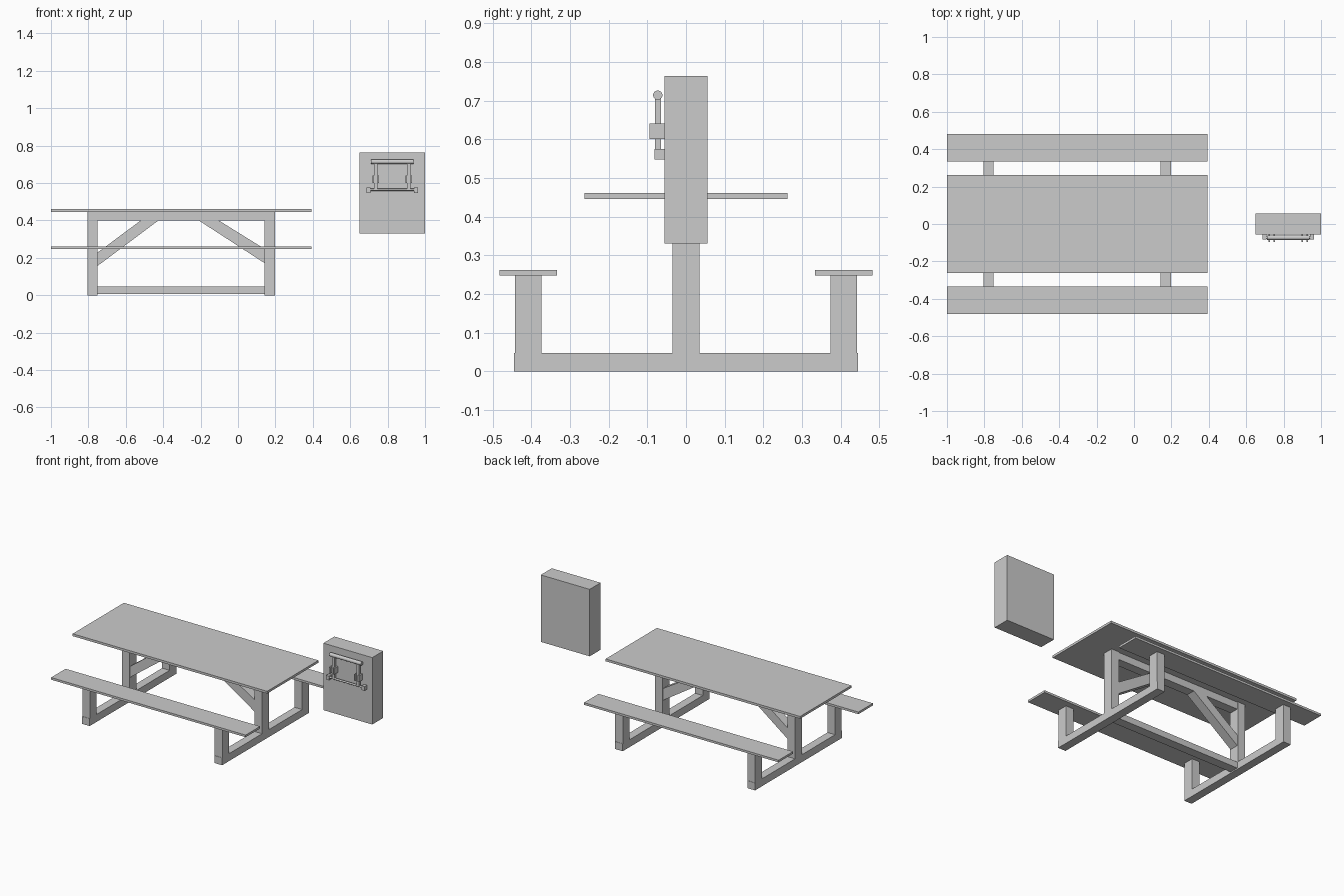
import bpy, bmesh, math
from mathutils import Matrix

if "Cube" in bpy.data.objects:
    bpy.data.objects.remove(bpy.data.objects["Cube"])


def finish(name, bm):
    bmesh.ops.recalc_face_normals(bm, faces=bm.faces)
    me = bpy.data.meshes.new(name)
    bm.to_mesh(me)
    bm.free()
    ob = bpy.data.objects.new(name, me)
    bpy.context.collection.objects.link(ob)
    return ob


def box(name, x, y, z):
    bm = bmesh.new()
    size = [b - a for a, b in (x, y, z)]
    mid = [(a + b) / 2 for a, b in (x, y, z)]
    bmesh.ops.create_cube(bm, size=1, matrix=Matrix.Translation(mid) @ Matrix.Diagonal((*size, 1)))
    return finish(name, bm)


def rod(name, x, y, z, r, sides=24):
    bm = bmesh.new()
    m = Matrix.Translation(((x[0] + x[1]) / 2, y, z)) @ Matrix.Rotation(math.pi / 2, 4, 'Y')
    bmesh.ops.create_cone(bm, cap_ends=True, segments=sides, radius1=r, radius2=r,
                          depth=x[1] - x[0], matrix=m)
    for f in bm.faces:
        f.smooth = len(f.verts) == 4
    for e in bm.edges:
        e.smooth = all(f.smooth for f in e.link_faces)
    return finish(name, bm)


def prism(name, xz, y):
    bm = bmesh.new()
    face = bm.faces.new([bm.verts.new((px, y[0], pz)) for px, pz in xz])
    ext = bmesh.ops.extrude_face_region(bm, geom=[face])
    verts = [v for v in ext['geom'] if isinstance(v, bmesh.types.BMVert)]
    bmesh.ops.translate(bm, verts=verts, vec=(0, y[1] - y[0], 0))
    return finish(name, bm)


# Table top and benches
box("table_top", (-1, 0.392), (-0.262, 0.262), (0.446, 0.461))
for side, s in (("front", -1), ("back", 1)):
    box(side + "_bench_seat", (-1, 0.392), sorted((s * 0.334, s * 0.482)), (0.248, 0.262))

# Two end frames: foot beam, table post, bench posts
for end, x in (("left", (-0.805, -0.751)), ("right", (0.142, 0.197))):
    box(end + "_foot_beam", x, (-0.444, 0.444), (0, 0.048))
    box(end + "_table_post", x, (-0.035, 0.035), (0.048, 0.446))
    for side, s in (("front", -1), ("back", 1)):
        box(f"{end}_{side}_bench_post", x, sorted((s * 0.374, s * 0.442)), (0.048, 0.248))

# Rails and diagonal braces
box("bottom_rail", (-0.751, 0.142), (-0.03, 0.03), (0.008, 0.048))
box("top_rail", (-0.751, 0.142), (-0.03, 0.03), (0.40, 0.446))
prism("left_brace", [(-0.751, 0.157), (-0.751, 0.228), (-0.52, 0.40), (-0.425, 0.40)], (-0.03, 0.03))
prism("right_brace", [(0.142, 0.172), (0.142, 0.248), (-0.103, 0.40), (-0.21, 0.40)], (-0.03, 0.03))

# Separate cabinet with its front handle
box("cabinet", (0.65, 1.0), (-0.056, 0.056), (0.33, 0.763))
rod("handle_grip", (0.711, 0.938), -0.073, 0.714, 0.012)
rod("pivot_bar", (0.70, 0.95), -0.073, 0.564, 0.006, 16)
for side, s in (("left", -1), ("right", 1)):
    c = 0.825 + s * 0.0885
    box(side + "_handle_arm", (c - 0.009, c + 0.009), (-0.080, -0.065), (0.564, 0.714))
    for part, o in (("inner", -0.0135), ("outer", 0.0135)):
        box(f"{side}_{part}_latch", (c + o - 0.0045, c + o + 0.0045), (-0.095, -0.056), (0.601, 0.641))
    e = 0.825 + s * 0.127
    box(side + "_pivot_block", (e - 0.010, e + 0.010), (-0.082, -0.056), (0.548, 0.575))
